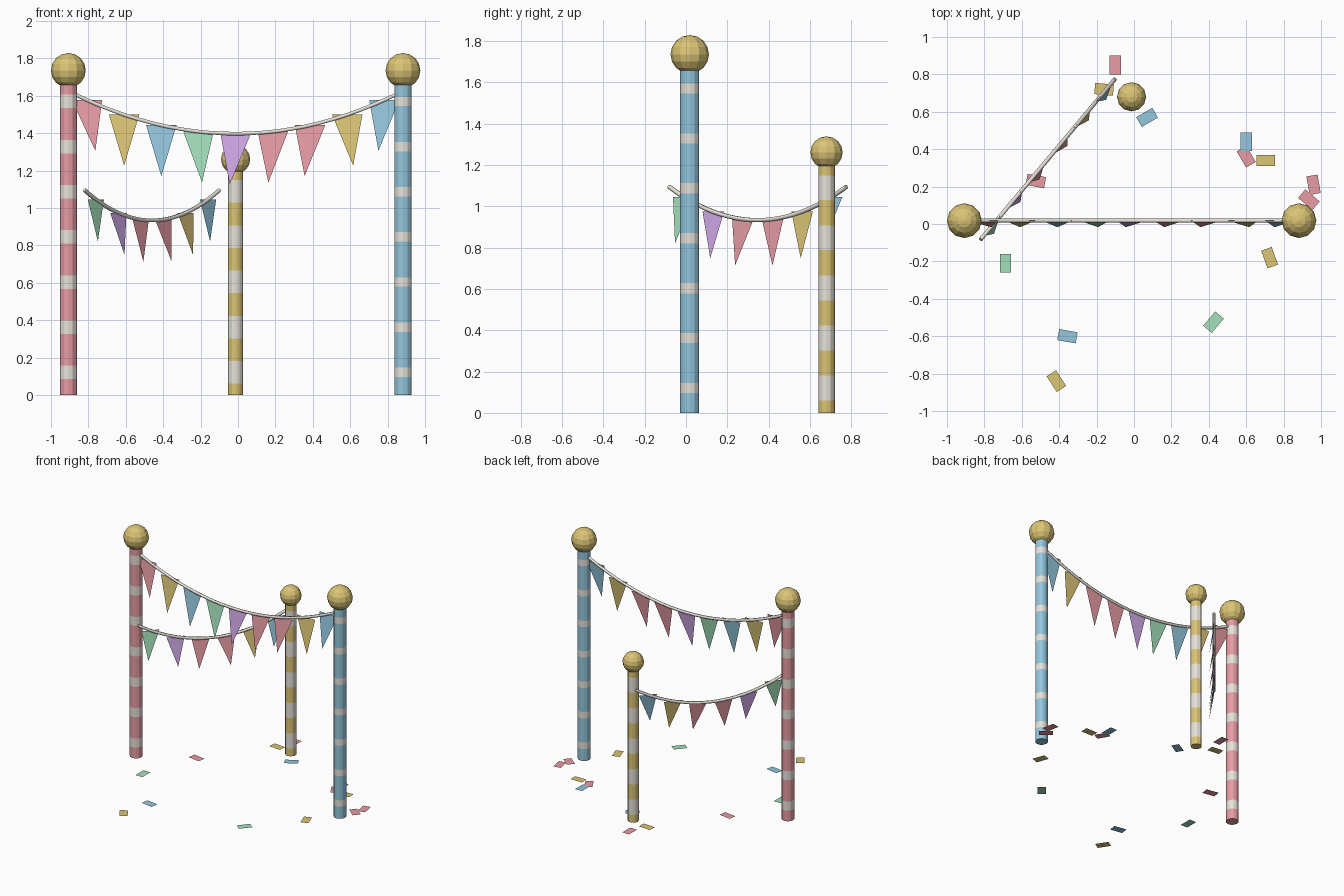
import bpy, bmesh
from math import radians, cos, sin, pi
from mathutils import Vector, Matrix

cube = bpy.data.objects.get("Cube")
if cube:
    bpy.data.objects.remove(cube, do_unlink=True)


def linear(c):
    return c / 12.92 if c <= 0.04045 else ((c + 0.055) / 1.055) ** 2.4


def material(name, r, g, b):
    m = bpy.data.materials.new(name)
    m.use_nodes = True
    color = (linear(r), linear(g), linear(b), 1)
    m.diffuse_color = color
    m.node_tree.nodes["Principled BSDF"].inputs["Base Color"].default_value = color
    return m


pink = material("pastel pink", 0.90, 0.61, 0.64)
blue = material("pastel blue", 0.58, 0.78, 0.87)
green = material("pastel green", 0.64, 0.88, 0.73)
purple = material("pastel purple", 0.82, 0.66, 0.91)
gold = material("soft gold", 0.86, 0.77, 0.46)
white = material("warm white", 0.92, 0.90, 0.87)


def mesh_object(name, bm, *mats):
    me = bpy.data.meshes.new(name)
    bm.to_mesh(me)
    bm.free()
    for m in mats:
        me.materials.append(m)
    ob = bpy.data.objects.new(name, me)
    bpy.context.collection.objects.link(ob)
    return ob


# Striped pole: stacked rings, every second section is a white band
def pole(name, mat, x, y, radius, height, bands, band_height, sides=12):
    step = height / bands
    levels = [0]
    for i in range(bands):
        mid = (i + 0.5) * step
        levels += [mid - band_height / 2, mid + band_height / 2]
    levels.append(height)
    bm = bmesh.new()
    rings = [[bm.verts.new((x + radius * cos(2 * pi * k / sides),
                            y + radius * sin(2 * pi * k / sides), z))
              for k in range(sides)] for z in levels]
    for i in range(len(rings) - 1):
        low, high = rings[i], rings[i + 1]
        for k in range(sides):
            n = (k + 1) % sides
            face = bm.faces.new((low[k], low[n], high[n], high[k]))
            face.material_index = i % 2
    bm.faces.new(rings[0][::-1])
    bm.faces.new(rings[-1])
    mesh_object(name, bm, mat, white)


# Faceted ball on top of a pole
def finial(name, x, y, z, radius):
    bm = bmesh.new()
    bmesh.ops.create_uvsphere(bm, u_segments=12, v_segments=8, radius=radius,
                              matrix=Matrix.Translation((x, y, z)))
    mesh_object(name, bm, gold)


# Sagging rope with evenly spaced flags whose tips swing forward
def bunting(name, start, end, sag, width, drop, flags, swing=0.035):
    start, end = Vector(start), Vector(end)
    along = (end - start).normalized()
    forward = Vector((along.y, -along.x, 0))
    down = Vector((0, 0, -1))

    def point(t):
        return start.lerp(end, t) + down * sag * 4 * t * (1 - t)

    cu = bpy.data.curves.new(name + "_rope", "CURVE")
    cu.dimensions = "3D"
    cu.bevel_depth = 0.011
    cu.bevel_resolution = 1
    cu.use_fill_caps = True
    sp = cu.splines.new("POLY")
    count = 24
    sp.points.add(count)
    for i, p in enumerate(sp.points):
        p.co = (*point(i / count), 1)
    cu.materials.append(white)
    rope = bpy.data.objects.new(name + "_rope", cu)
    bpy.context.collection.objects.link(rope)

    for i, (mat, lean) in enumerate(flags):
        top = point((i + 0.5) / len(flags))
        bm = bmesh.new()
        corners = (top - along * width / 2,
                   top + down * drop + along * lean + forward * swing,
                   top + along * width / 2)
        bm.faces.new([bm.verts.new(c) for c in corners])
        mesh_object(f"{name}_flag_{i + 1}", bm, mat)


# Poles and finials
RIGHT, LEFT, BACK = (-0.907, 0.018), (0.882, 0.018), (-0.013, 0.68)
pole("right_pole", pink, *RIGHT, 0.046, 1.69, 7, 0.072)
pole("left_pole", blue, *LEFT, 0.046, 1.69, 7, 0.05)
pole("back_pole", gold, *BACK, 0.04, 1.21, 5, 0.12)
finial("right_finial", *RIGHT, 1.735, 0.093)
finial("left_finial", *LEFT, 1.735, 0.093)
finial("back_finial", *BACK, 1.26, 0.078)

# Long front bunting and short side bunting
bunting("front_bunting", (*RIGHT, 1.625), (*LEFT, 1.625), 0.228, 0.162, 0.272,
        [(pink, 0.045), (gold, 0), (blue, 0), (green, 0.019), (purple, -0.032),
         (pink, -0.024), (pink, -0.029), (gold, 0.032), (blue, -0.032)])
bunting("side_bunting", (-0.82, -0.083, 1.095), (-0.1, 0.777, 1.095), 0.162, 0.135, 0.225,
        [(green, -0.025), (purple, 0.01), (pink, -0.02),
         (pink, 0.029), (gold, 0.02), (blue, -0.025)])

# Confetti scattered on the ground: colour, x, y, turn in degrees
confetti = [
    (pink, -0.10, 0.85, 90), (gold, -0.16, 0.72, -5), (blue, 0.07, 0.57, 30),
    (blue, 0.60, 0.44, 90), (pink, 0.60, 0.36, -60), (gold, 0.705, 0.34, 0),
    (pink, 0.96, 0.21, -80), (pink, 0.935, 0.13, -40), (pink, -0.525, 0.23, -10),
    (green, -0.687, -0.21, 90), (blue, -0.356, -0.60, -10), (gold, -0.415, -0.84, -57),
    (green, 0.425, -0.525, 50), (gold, 0.725, -0.18, -70),
]
for i, (mat, x, y, turn) in enumerate(confetti):
    bm = bmesh.new()
    place = (Matrix.Translation((x, y, 0.004)) @ Matrix.Rotation(radians(turn), 4, "Z")
             @ Matrix.Diagonal((0.1, 0.06, 1, 1)))
    bmesh.ops.create_grid(bm, x_segments=1, y_segments=1, size=0.5, matrix=place)
    mesh_object(f"confetti_{i + 1}", bm, mat)
